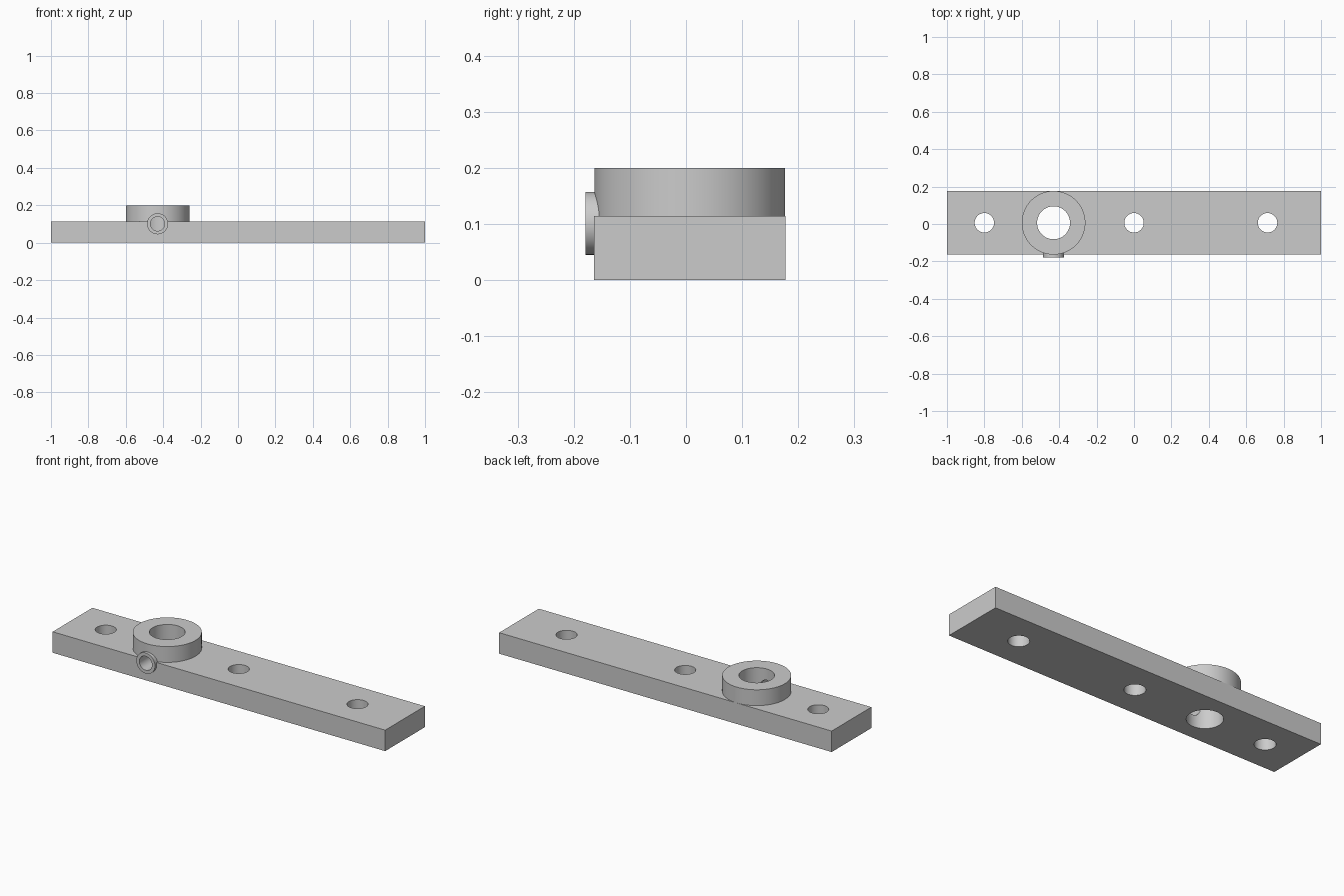
import bpy
import math
from mathutils import Vector

default = bpy.data.objects.get("Cube")
if default:
    bpy.data.objects.remove(default, do_unlink=True)

# Plain grey metal
grey = bpy.data.materials.new("grey metal")
grey.use_nodes = True
colour = (0.6, 0.6, 0.6, 1)
grey.diffuse_color = colour
grey.node_tree.nodes["Principled BSDF"].inputs["Base Color"].default_value = colour

MID_Y = 0.0065      # centre line of the bar
HUB_X = -0.43       # hub and clamp screw position
SCREW_Z = 0.101


def cylinder(name, radius, start, end, sides=96):
    """Cylinder running between two points."""
    a, b = Vector(start), Vector(end)
    axis = b - a
    bpy.ops.mesh.primitive_cylinder_add(
        vertices=sides, radius=radius, depth=axis.length, location=(a + b) / 2,
        rotation=axis.to_track_quat("Z", "Y").to_euler())
    obj = bpy.context.object
    obj.name = name
    obj.data.materials.append(grey)
    return obj


def combine(target, tool, operation):
    """Apply a boolean and remove the tool."""
    mod = target.modifiers.new(operation.title(), "BOOLEAN")
    mod.operation = operation
    mod.solver = "EXACT"
    mod.object = tool
    bpy.context.view_layer.objects.active = target
    bpy.ops.object.modifier_apply(modifier=mod.name)
    bpy.data.objects.remove(tool, do_unlink=True)


# Flat bar
bpy.ops.mesh.primitive_cube_add(size=1, location=(0, MID_Y, 0.057))
bar = bpy.context.object
bar.name = "lever_bar"
bar.scale = (2, 0.341, 0.114)
bpy.ops.object.transform_apply(location=True, rotation=True, scale=True)
bar.data.materials.append(grey)

# Raised hub and set screw collar
combine(bar, cylinder("hub", 0.17, (HUB_X, MID_Y, 0.05), (HUB_X, MID_Y, 0.2)), "UNION")
combine(bar, cylinder("screw_collar", 0.056, (HUB_X, -0.179, SCREW_Z),
                      (HUB_X, -0.11, SCREW_Z), 64), "UNION")

# Hub bore, and screw hole running into it
combine(bar, cylinder("hub_bore", 0.088, (HUB_X, MID_Y, -0.1), (HUB_X, MID_Y, 0.3)), "DIFFERENCE")
combine(bar, cylinder("screw_hole", 0.038, (HUB_X, -0.3, SCREW_Z),
                      (HUB_X, MID_Y, SCREW_Z), 48), "DIFFERENCE")

# Pin holes along the bar
for x in (-0.8, 0, 0.714):
    combine(bar, cylinder("pin_hole", 0.052, (x, MID_Y, -0.1), (x, MID_Y, 0.3), 64), "DIFFERENCE")

# Smooth round walls, sharp edges
bpy.ops.object.select_all(action="DESELECT")
bar.select_set(True)
bpy.context.view_layer.objects.active = bar
bpy.ops.object.shade_smooth_by_angle(angle=math.radians(30))
